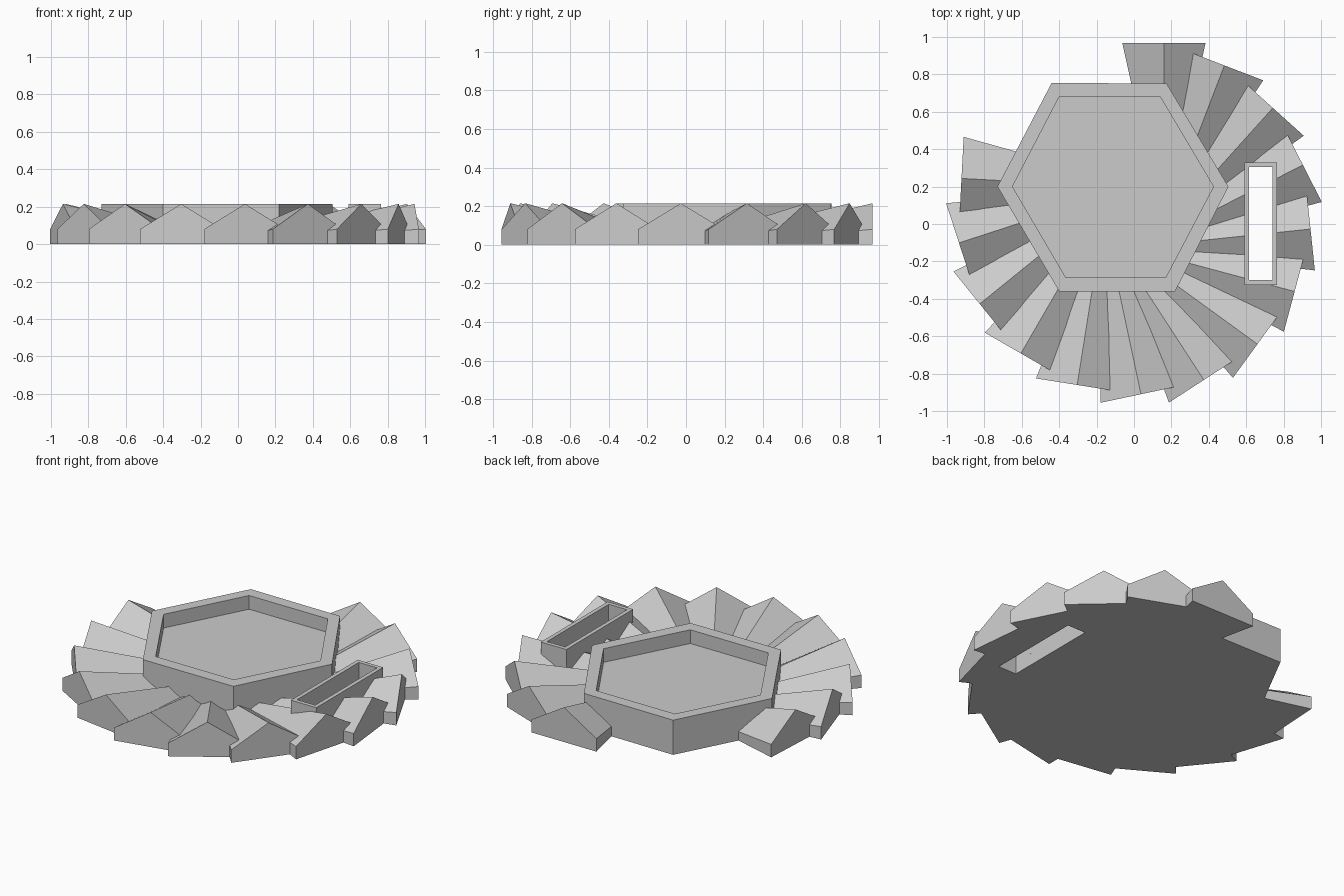
import bpy
import bmesh
from math import radians, sin, cos
from mathutils import Vector

cube = bpy.data.objects.get("Cube")
if cube:
    bpy.data.objects.remove(cube, do_unlink=True)

stone_grey = bpy.data.materials.new("stone_grey")
stone_grey.use_nodes = True
GREY = (0.6, 0.6, 0.6, 1)
stone_grey.diffuse_color = GREY
stone_grey.node_tree.nodes["Principled BSDF"].inputs["Base Color"].default_value = GREY

TOP = 0.215


def finish(bm, name):
    bmesh.ops.recalc_face_normals(bm, faces=bm.faces[:])
    mesh = bpy.data.meshes.new(name)
    bm.to_mesh(mesh)
    bm.free()
    mesh.materials.append(stone_grey)
    obj = bpy.data.objects.new(name, mesh)
    bpy.context.collection.objects.link(obj)
    return obj


def loft(name, rings, capped=True):
    """Join equal rings of points with quads, closing the ends or the loop."""
    bm = bmesh.new()
    loops = [[bm.verts.new(p) for p in ring] for ring in rings]
    pairs = list(zip(loops, loops[1:]))
    if capped:
        bm.faces.new(loops[0])
        bm.faces.new(loops[-1])
    else:
        pairs.append((loops[-1], loops[0]))
    for a, b in pairs:
        for i in range(len(a)):
            j = (i + 1) % len(a)
            bm.faces.new((a[i], a[j], b[j], b[i]))
    return finish(bm, name)


def at(outline, z):
    return [(x, y, z) for x, y in outline]


def rect(x0, x1, y0, y1):
    return [(x0, y0), (x1, y0), (x1, y1), (x0, y1)]


def cut(obj, cutter):
    mod = obj.modifiers.new("cut", 'BOOLEAN')
    mod.operation = 'DIFFERENCE'
    mod.solver = 'EXACT'
    mod.object = cutter
    bpy.context.view_layer.objects.active = obj
    bpy.ops.object.modifier_apply(modifier=mod.name)


# Six-sided basin with a raised rim and a sunken floor
hex_outer = [(-0.73, 0.2), (-0.4, -0.36), (0.22, -0.36),
             (0.505, 0.2), (0.175, 0.75), (-0.44, 0.755)]
hex_inner = [(-0.65, 0.2), (-0.365, -0.285), (0.17, -0.285),
             (0.425, 0.2), (0.14, 0.68), (-0.4, 0.68)]
loft("hexagon_basin", [at(hex_outer, 0), at(hex_outer, TOP),
                       at(hex_inner, TOP), at(hex_inner, 0.13)])

# Open rectangular slot frame
slot_outer = rect(0.59, 0.765, -0.325, 0.33)
slot_inner = rect(0.615, 0.74, -0.3, 0.305)
loft("slot_frame", [at(slot_outer, 0), at(slot_outer, TOP),
                    at(slot_inner, TOP), at(slot_inner, 0)], capped=False)

# Helpers that clear the stones out of the basin and the slot
cutters = [loft("cutter", [at(o, -0.1), at(o, 0.4)]) for o in (hex_inner, slot_inner)]

# Ring of gabled stones that narrow and drop towards the middle
CENTRE = Vector((0, 0.035, 0))
RADIUS, OFFSET, HALF, EAVE = 0.932, -0.16, 0.2225, 0.08
LENGTH, NARROW, DROP = 0.8, 0.2, 0.12
for i in range(14):
    angle = radians(90 - 21 * i)
    out = Vector((cos(angle), sin(angle), 0))
    side = Vector((-sin(angle), cos(angle), 0))
    ridge = CENTRE + RADIUS * out + OFFSET * side
    gable = [(-HALF, 0), (HALF, 0), (HALF, EAVE), (0, TOP), (-HALF, EAVE)]
    ends = []
    for depth, w, h in ((0, 1, 1), (LENGTH, NARROW, DROP)):
        ends.append([ridge - depth * out + side * (u * w) + Vector((0, 0, v * h))
                     for u, v in gable])
    stone = loft(f"ring_stone_{i + 1}", ends)
    for cutter in cutters:
        cut(stone, cutter)

for cutter in cutters:
    bpy.data.objects.remove(cutter, do_unlink=True)
